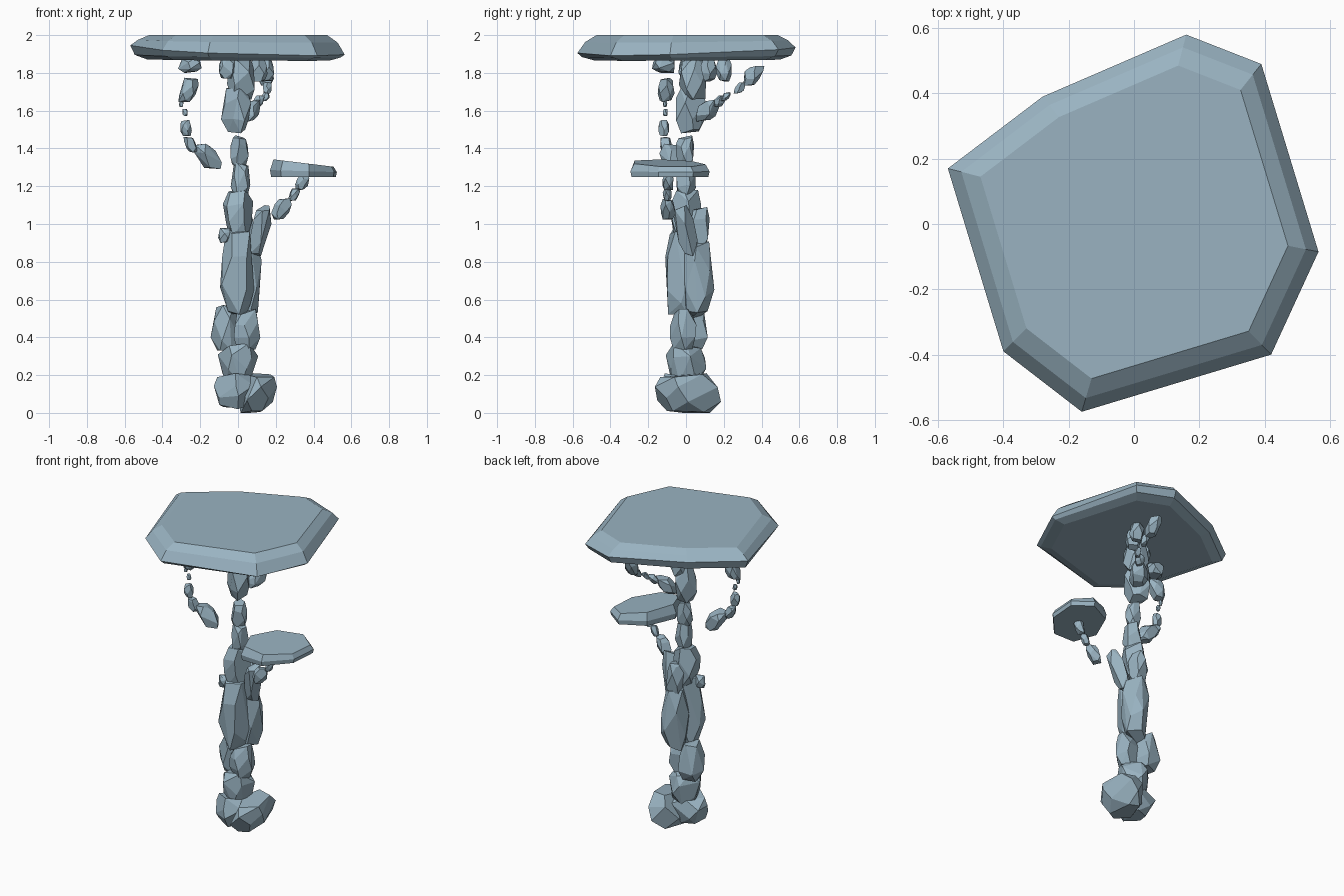
import bpy, bmesh, random
from math import cos, sin, tau
from mathutils import Vector

if "Cube" in bpy.data.objects:
    bpy.data.objects.remove(bpy.data.objects["Cube"])

random.seed(7)
stone_mat = bpy.data.materials.new("blue_grey_stone")
stone_mat.diffuse_color = (.32, .45, .535, 1)
stone_mat.use_nodes = True
stone_mat.node_tree.nodes["Principled BSDF"].inputs["Base Color"].default_value = stone_mat.diffuse_color


def finish(name, bm):
    bmesh.ops.recalc_face_normals(bm, faces=bm.faces)
    me = bpy.data.meshes.new(name)
    bm.to_mesh(me)
    bm.free()
    me.materials.append(stone_mat)
    bpy.context.collection.objects.link(bpy.data.objects.new(name, me))


# Faceted stone: convex hull of four jittered rings, fitted to centre and half sizes
def rock(name, centre, half, lean=(0, 0), sides=5):
    pts = []
    for z, r in ((-1, .7), (-.4, 1), (.4, 1), (1, .75)):
        start = random.random() * tau
        for i in range(sides):
            a = start + tau * (i + random.uniform(-.25, .25)) / sides
            k = r * random.uniform(.85, 1.1)
            h = z + random.uniform(-.15, .15)
            pts.append([k * cos(a) + lean[0] * h, k * sin(a) + lean[1] * h, h])
    for ax in range(3):
        vals = [p[ax] for p in pts]
        a, b = min(vals), max(vals)
        for p in pts:
            p[ax] = centre[ax] + half[ax] * (2 * (p[ax] - a) / (b - a) - 1)
    bm = bmesh.new()
    for p in pts:
        bm.verts.new(p)
    bmesh.ops.convex_hull(bm, input=bm.verts)
    loose = [v for v in bm.verts if not v.link_faces]
    bmesh.ops.delete(bm, geom=loose, context='VERTS')
    bmesh.ops.dissolve_limit(bm, angle_limit=.25, verts=bm.verts, edges=bm.edges)
    finish(name, bm)


# Bevelled slab from an outline and rings of (scale, height, tilt x, tilt y)
def slab(name, outline, rings):
    c = sum((Vector(p) for p in outline), Vector((0, 0))) / len(outline)
    bm = bmesh.new()
    loops = []
    for s, z, tx, ty in rings:
        loops.append([])
        for p in outline:
            d = Vector(p) - c
            loops[-1].append(bm.verts.new((*(c + d * s), z + tx * d.x + ty * d.y)))
    for lo, hi in zip(loops, loops[1:]):
        for i in range(len(outline)):
            bm.faces.new((lo[i - 1], lo[i], hi[i], hi[i - 1]))
    bm.faces.new(loops[0])
    bm.faces.new(loops[-1])
    finish(name, bm)


# Chain of stones (x, y, z, radius), each stretched and leaning along the chain
def branch(name, stones):
    pos = [Vector(s[:3]) for s in stones]
    for i, s in enumerate(stones):
        t = (pos[min(i + 1, len(pos) - 1)] - pos[max(i - 1, 0)]).normalized()
        half = [s[3] * (.9 + .5 * abs(k)) for k in t]
        rock(f"{name}_stone_{i + 1}", pos[i], half, t.xy * .6)


# Crown slab
slab("crown_slab",
     [(-.57, .17), (-.28, .39), (.16, .58), (.39, .49),
      (.565, -.085), (.42, -.4), (-.16, -.575), (-.4, -.39)],
     [(.85, 1.868, -.005, .005), (.96, 1.888, -.01, .01),
      (1, 1.92, -.035, .035), (.93, 1.968, -.01, .01), (.83, 2, 0, 0)])

# Side ledge: seven-sided oval stretched along the diagonal
angles = [tau * (i + .4) / 7 for i in range(7)]
oval = [(.352 + .183 * cos(a), -.095 + .22 * sin(a + .3)) for a in angles]
slab("side_ledge", oval,
     [(.97, 1.25, 0, 0), (1, 1.28, -.03, 0), (.9, 1.322, -.11, 0)])

# Trunk stones from the ground up: x, y, z, half width, half height
rock("base_stone", (.103, .01, .105), (.103, .175, .105), (.2, 0))
trunk = [
    (-.015, -.03, .115, .113, .095),
    (0, 0, .26, .107, .11),
    (-.065, .035, .45, .08, .12),
    (.048, -.015, .44, .07, .11),
    (-.005, -.02, .745, .09, .225),
    (.04, .065, .71, .085, .21),
    (0, 0, 1.05, .08, .13),
    (.025, .07, .975, .055, .115),
    (.013, 0, 1.235, .052, .095),
    (.008, -.005, 1.385, .048, .085),
    (-.01, .028, 1.6, .08, .12),
    (.015, .035, 1.77, .073, .11),
    (-.05, .01, 1.825, .05, .055),
    (-.07, -.045, .94, .035, .04),
]
for i, (x, y, z, r, h) in enumerate(trunk):
    rock(f"trunk_stone_{i + 1}", (x, y, z), (r, r, h))

# Right branch carries the ledge; left and rear branches reach the crown
rock("right_branch_root", (.115, -.005, .965), (.062, .066, .135), (.5, -.5))
branch("right_branch", [
    (.23, -.095, 1.08, .044), (.297, -.1, 1.155, .026), (.34, -.095, 1.222, .032)])
branch("left_branch", [
    (-.16, -.085, 1.358, .057), (-.25, -.105, 1.42, .032),
    (-.275, -.118, 1.508, .031), (-.28, -.11, 1.59, .014),
    (-.3, -.11, 1.635, .012), (-.262, -.105, 1.71, .048)])
rock("left_branch_top", (-.255, -.12, 1.84), (.062, .06, .04))
branch("rear_branch", [
    (.06, .115, 1.6, .05), (.11, .18, 1.65, .026),
    (.145, .21, 1.675, .02), (.155, .285, 1.72, .025),
    (.15, .36, 1.785, .043)])

# Stubs hanging below the crown
for i, y in enumerate((.12, .2)):
    rock(f"crown_stub_{i + 1}", (.11 + .035 * i, y, 1.815), (.046, .042, .06))
